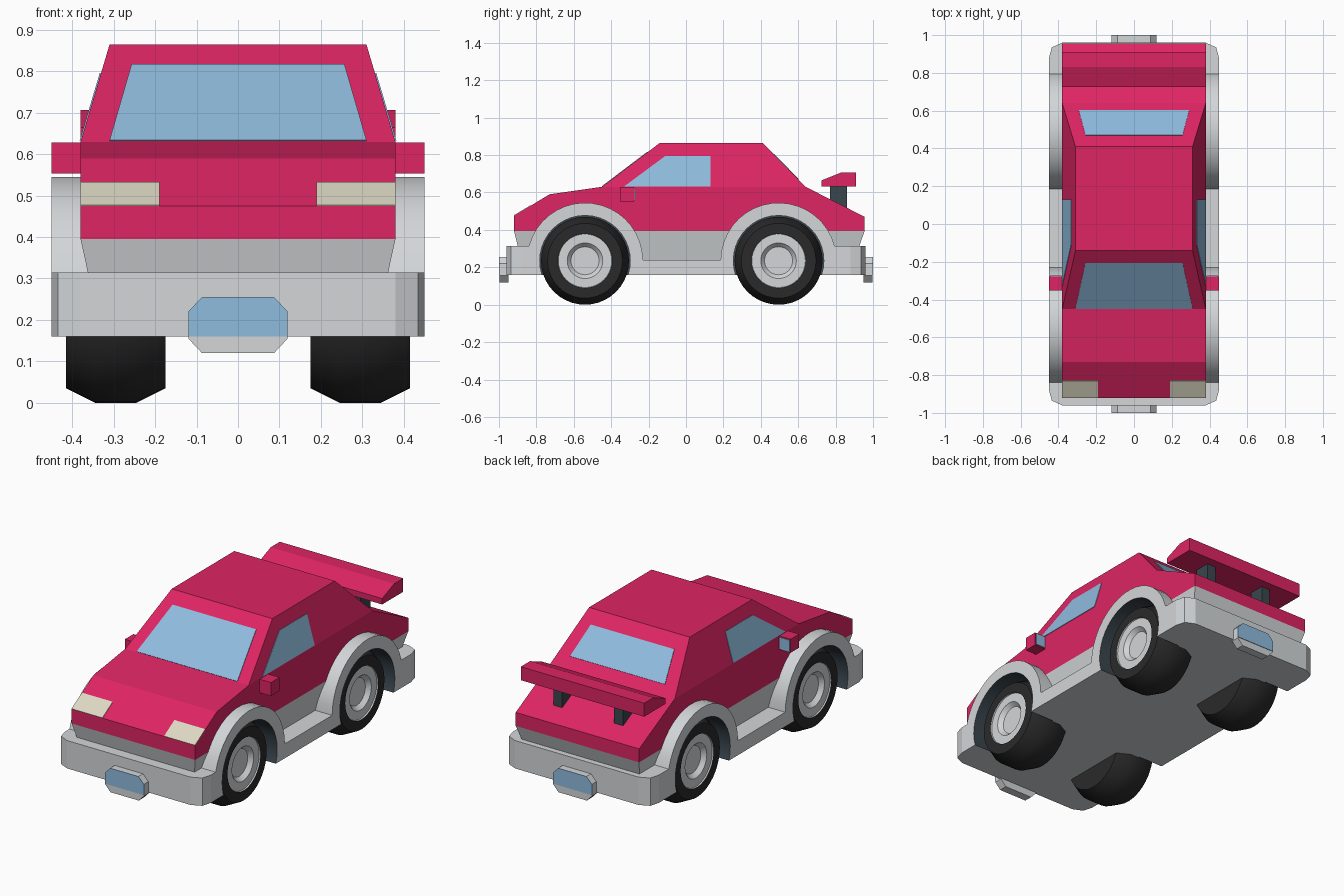
import bpy, bmesh
from math import sin, cos, pi, radians, asin
from mathutils import Vector

cube = bpy.data.objects.get("Cube")
if cube:
    bpy.data.objects.remove(cube, do_unlink=True)


# Materials
def linear(c):
    return c / 12.92 if c < 0.04 else ((c + 0.055) / 1.055) ** 2.4


PALETTE = {"red_paint": "DE2563", "light_grey": "D3D6D8", "glass_blue": "8FBCDE",
           "headlight_cream": "DED9C4", "tyre_black": "2A2A2A", "dark_slate": "3A464E"}
MATS = []
for mat_name, code in PALETTE.items():
    rgb = [linear(int(code[i:i + 2], 16) / 255) for i in (0, 2, 4)]
    m = bpy.data.materials.new(mat_name)
    m.use_nodes = True
    m.diffuse_color = (*rgb, 1)
    bsdf = next(n for n in m.node_tree.nodes if n.type == 'BSDF_PRINCIPLED')
    bsdf.inputs["Base Color"].default_value = (*rgb, 1)
    MATS.append(m)
RED, GREY, BLUE, CREAM, BLACK, SLATE = range(len(MATS))


# Builders
def loft(name, rings, mats, smooth=False):
    """Skin a list of equal-length rings; mats gives a colour per band."""
    bm = bmesh.new()
    loops = [[bm.verts.new(p) for p in ring] for ring in rings]
    if isinstance(mats, int):
        mats = [mats] * (len(rings) - 1)
    n = len(loops[0])
    for a, b, mat in zip(loops, loops[1:], mats):
        for i in range(n):
            j = (i + 1) % n
            bm.faces.new((a[i], a[j], b[j], b[i])).material_index = mat
    bm.faces.new(loops[0]).material_index = mats[0]
    bm.faces.new(loops[-1]).material_index = mats[-1]
    bmesh.ops.recalc_face_normals(bm, faces=bm.faces[:])
    mesh = bpy.data.meshes.new(name)
    bm.to_mesh(mesh)
    bm.free()
    for m in MATS:
        mesh.materials.append(m)
    obj = bpy.data.objects.new(name, mesh)
    bpy.context.collection.objects.link(obj)
    if smooth:
        smooth_object(obj)
    return obj


def activate(obj):
    bpy.ops.object.select_all(action='DESELECT')
    obj.select_set(True)
    bpy.context.view_layer.objects.active = obj


def smooth_object(obj):
    activate(obj)
    bpy.ops.object.shade_smooth_by_angle(angle=radians(30))


def prism(name, outline, axis, lo, hi, mat):
    """Extrude a 2D outline along an axis."""
    def place(p, d):
        q = list(p)
        q.insert(axis, d)
        return q
    return loft(name, [[place(p, d) for p in outline] for d in (lo, hi)], mat)


def box(name, x, y, z, mat):
    return prism(name, [(x[0], y[0]), (x[1], y[0]), (x[1], y[1]), (x[0], y[1])], 2, *z, mat)


def panel(name, pts, mat):
    """Thin plate lying on a flat surface, facing away from the car's middle."""
    pts = [Vector(p) for p in pts]
    n = (pts[1] - pts[0]).cross(pts[2] - pts[0]).normalized()
    if n.dot(sum(pts, Vector()) / len(pts) - Vector((0, 0, 0.4))) < 0:
        n = -n
    return loft(name, [[p - n * 0.001 for p in pts], [p + n * 0.003 for p in pts]], mat)


def rect(x, y0, y1, z):
    return [(-x, y0, z), (x, y0, z), (x, y1, z), (-x, y1, z)]


SIDES = (("left", 1), ("right", -1))
AXLES = (("front", -0.54), ("rear", 0.495))
HUB_Z = 0.235

# Painted lower body and cabin
body = prism("body", [(-0.92, 0.395), (-0.92, 0.475), (-0.73, 0.59), (-0.45, 0.63),
                      (0.64, 0.63), (0.955, 0.47), (0.955, 0.395)], 0, -0.38, 0.38, RED)
loft("cabin", [rect(0.38, -0.45, 0.64, 0.63), rect(0.31, -0.14, 0.41, 0.865)], RED)

# Tapered lower panels and floor
lower = loft("lower_panels", [rect(0.345, -0.88, 0.90, 0.235),
                              rect(0.38, -0.92, 0.955, 0.395)], GREY)
floor = box("floor", (-0.37, 0.37), (-0.82, 0.82), (0.16, 0.24), GREY)


# Sills with wheel arches
def arch(cy, start, end, r=0.31, steps=18):
    return [(cy - r * cos(start + (end - start) * i / steps),
             HUB_Z + r * sin(start + (end - start) * i / steps)) for i in range(steps + 1)]


low = asin(0.005 / 0.31)
high = asin(0.08 / 0.31)
outline = ([(-0.87, 0.16), (-0.87, 0.315)]
           + arch(AXLES[0][1], high, pi - low) + arch(AXLES[1][1], low, pi - high)
           + [(0.87, 0.315), (0.87, 0.16)])
cut_parts = [body, lower, floor]
for side, s in SIDES:
    cut_parts.append(prism(side + "_sill_and_arches", outline, 0, s * 0.34, s * 0.45, GREY))

# Wheel wells cut out of the lower parts
SEGS = 40


def ring(x, r, cy):
    return [(x, cy + r * cos(2 * pi * i / SEGS), HUB_Z + r * sin(2 * pi * i / SEGS))
            for i in range(SEGS)]


cutters = [loft("well_cutter", [ring(s * 0.3, 0.242, cy), ring(s * 0.5, 0.242, cy)], SLATE)
           for _, s in SIDES for _, cy in AXLES]
for obj in cut_parts:
    activate(obj)
    for c in cutters:
        mod = obj.modifiers.new("well", 'BOOLEAN')
        mod.operation = 'DIFFERENCE'
        mod.solver = 'EXACT'
        mod.object = c
        bpy.ops.object.modifier_apply(modifier=mod.name)
for obj in cut_parts[3:]:
    smooth_object(obj)
for c in cutters:
    bpy.data.objects.remove(c, do_unlink=True)

# Wheels: tyre, rim and sunken hub turned from one profile
PROFILE = [(0.175, 0.12), (0.175, 0.2), (0.245, 0.235), (0.345, 0.235), (0.415, 0.2),
           (0.415, 0.145), (0.408, 0.143), (0.408, 0.095), (0.385, 0.075), (0.385, 0.02)]
for side, s in SIDES:
    for end, cy in AXLES:
        loft(f"{end}_{side}_wheel", [ring(s * x, r, cy) for x, r in PROFILE],
             [BLACK] * 5 + [GREY] * 4, smooth=True)

# Bumpers and number plates
for end, s in (("front", -1), ("rear", 1)):
    half = [(0.45, 0.79), (0.45, 0.88), (0.435, 0.935), (0.38, 0.96)]
    plan = [(x, s * y) for x, y in half] + [(-x, s * y) for x, y in reversed(half)]
    prism(end + "_bumper", plan, 2, 0.16, 0.315, GREY)
    top = [(0.12, 0.16), (0.12, 0.22), (0.087, 0.255)]
    top += [(-x, z) for x, z in reversed(top)]
    bottom = [(-0.12, 0.155), (-0.087, 0.12), (0.087, 0.12), (0.12, 0.155)]
    prism(end + "_plate_holder", top + bottom, 1, s * 0.95, s * 0.997, GREY)
    panel(end + "_plate", [(x, s * 0.997, z) for x, z in top], BLUE)


# Windows lying on the cabin slopes
def slope(a, b, z):
    return a + (b - a) * (z - 0.63) / 0.235


def end_window(name, y_low, y_high, lo, hi):
    pts = [(x, slope(y_low, y_high, z), z)
           for x, z in ((-lo[0], lo[1]), lo, hi, (-hi[0], hi[1]))]
    panel(name, pts, BLUE)


end_window("windscreen", -0.45, -0.14, (0.31, 0.632), (0.257, 0.815))
end_window("rear_window", 0.64, 0.41, (0.292, 0.67), (0.257, 0.805))

for side, s in SIDES:
    panel(side + "_window", [(s * slope(0.38, 0.31, z), y, z) for y, z in
                             ((-0.33, 0.632), (-0.11, 0.795), (0.13, 0.795), (0.13, 0.632))], BLUE)
    # Headlights on the sloped nose
    panel(side + "_headlight", [(s * x, y, z) for x, y, z in
                                ((0.19, -0.92, 0.475), (0.38, -0.92, 0.475),
                                 (0.38, -0.829, 0.53), (0.19, -0.829, 0.53))], CREAM)
    # Door mirrors with glass on the back
    xs = sorted((s * 0.37, s * 0.45))
    box(side + "_mirror", xs, (-0.353, -0.277), (0.553, 0.628), RED)
    box(side + "_mirror_glass", sorted((s * 0.385, s * 0.445)), (-0.278, -0.273),
        (0.558, 0.623), BLUE)
    # Spoiler struts
    box(side + "_spoiler_strut", sorted((s * 0.16, s * 0.215)), (0.77, 0.86), (0.5, 0.64), SLATE)

# Rear spoiler
prism("spoiler", [(0.725, 0.632), (0.91, 0.632), (0.91, 0.707), (0.83, 0.707), (0.725, 0.665)],
      0, -0.38, 0.38, RED)
